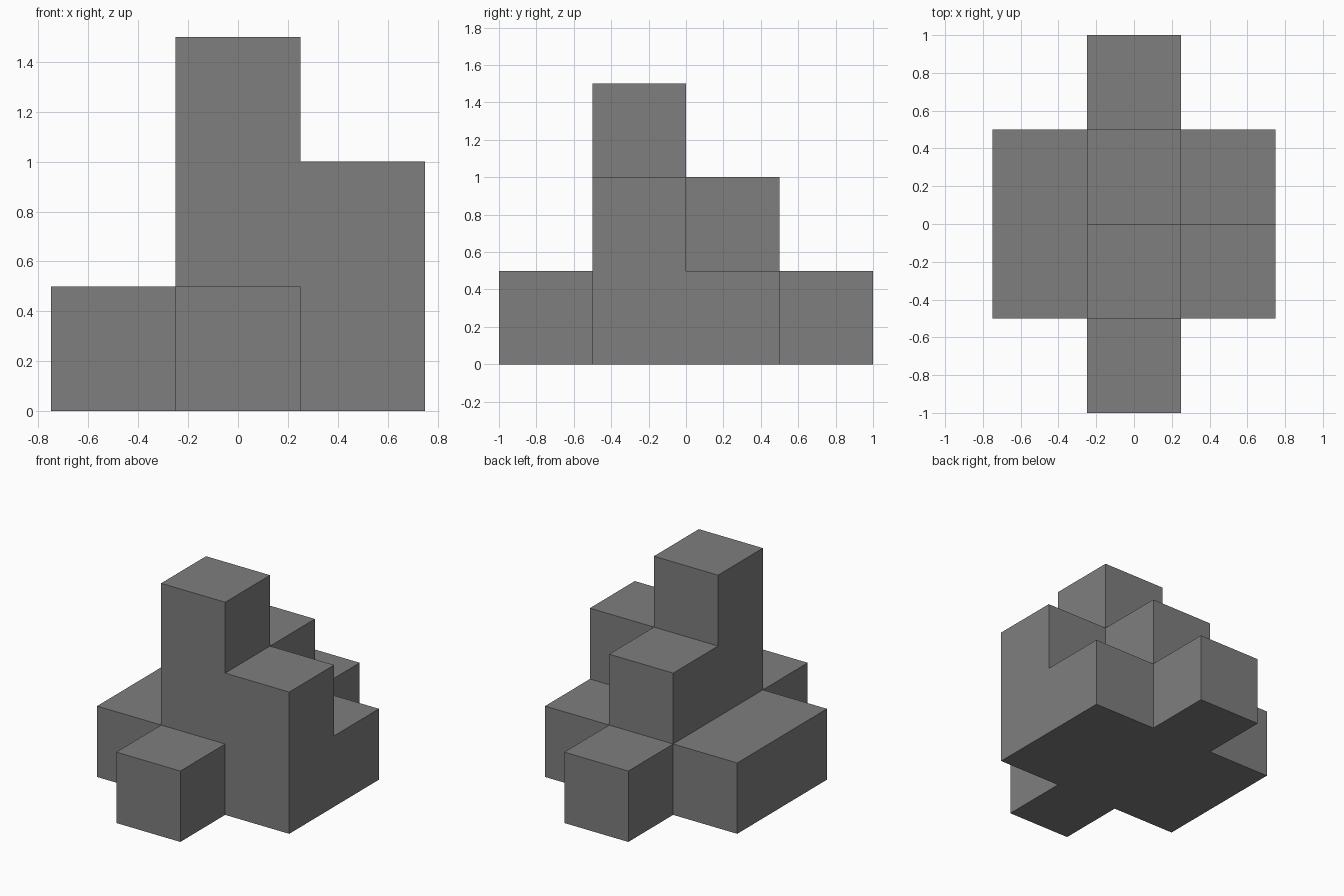
import bpy
import bmesh
from mathutils import Vector

cube = bpy.data.objects.get("Cube")
if cube:
    bpy.data.objects.remove(cube, do_unlink=True)

UNIT = 0.5

# Number of stacked cubes in each column, rows from front to back
HEIGHTS = [
    [0, 1, 0],
    [1, 3, 2],
    [1, 2, 1],
    [0, 1, 0],
]

grey = bpy.data.materials.new("mid_grey")
grey.use_nodes = True
colour = (0.21, 0.21, 0.21, 1)
grey.diffuse_color = colour
grey.node_tree.nodes["Principled BSDF"].inputs["Base Color"].default_value = colour

cells = {(col, row, level)
         for row, line in enumerate(HEIGHTS)
         for col, height in enumerate(line)
         for level in range(height)}
origin = Vector((-len(HEIGHTS[0]) / 2, -len(HEIGHTS) / 2, 0))

# Outer skin of the stacked cubes, with no walls between touching cubes
bm = bmesh.new()
for cell in cells:
    for axis in range(3):
        for side in (0, 1):
            neighbour = list(cell)
            neighbour[axis] += 2 * side - 1
            if tuple(neighbour) in cells:
                continue
            u, v = Vector(), Vector()
            u[(axis + 1) % 3] = v[(axis + 2) % 3] = 1
            corner = Vector(cell) + origin
            corner[axis] += side
            loop = [corner, corner + u, corner + u + v, corner + v]
            if side == 0:
                loop.reverse()
            bm.faces.new([bm.verts.new(p * UNIT) for p in loop])

# Weld the skin and merge coplanar squares into clean flat faces
bmesh.ops.remove_doubles(bm, verts=bm.verts, dist=0.001)
bmesh.ops.dissolve_limit(bm, angle_limit=0.01, verts=bm.verts, edges=bm.edges)

mesh = bpy.data.meshes.new("stepped_blocks")
bm.to_mesh(mesh)
bm.free()
mesh.materials.append(grey)
blocks = bpy.data.objects.new("stepped_blocks", mesh)
bpy.context.collection.objects.link(blocks)
